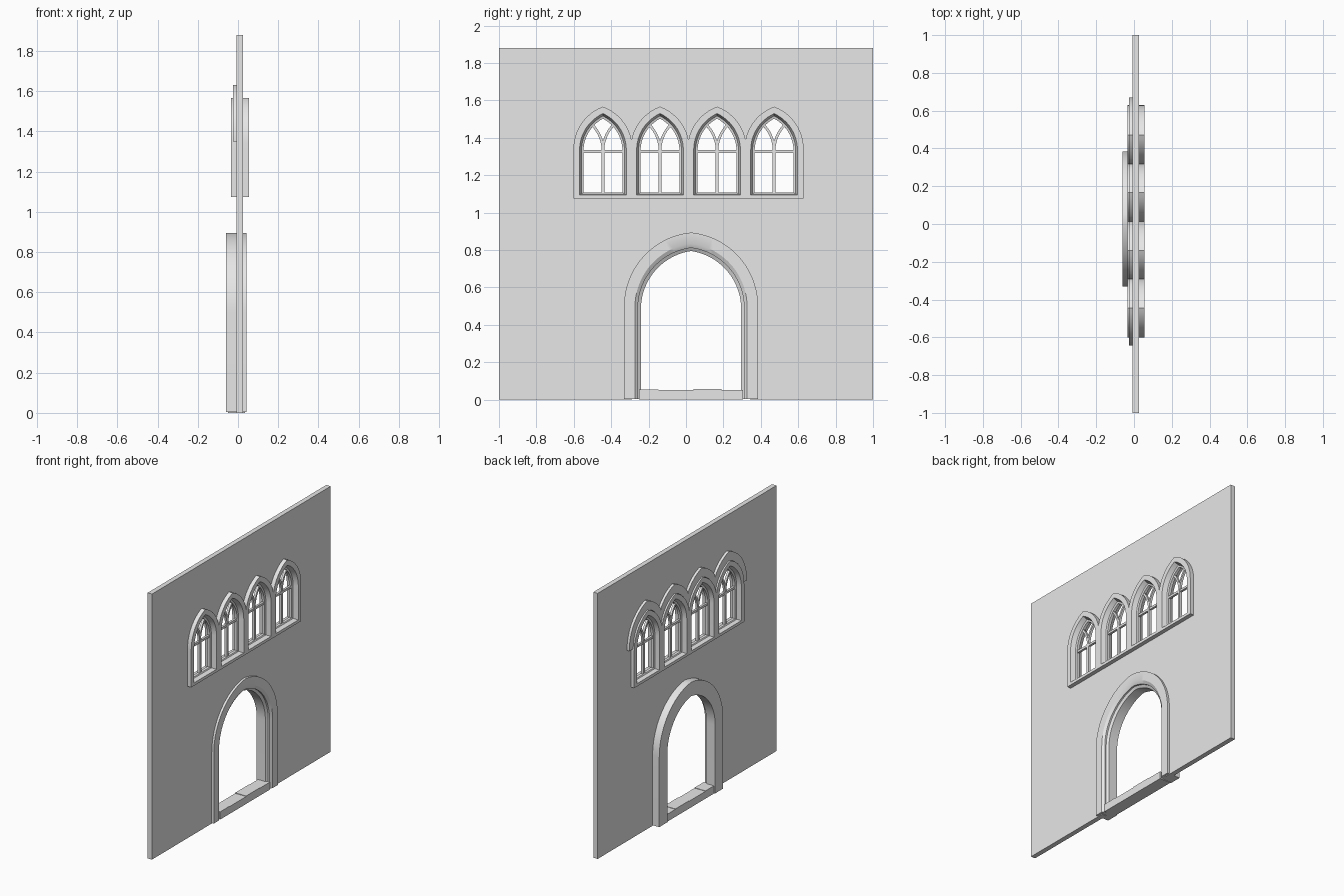
import bpy, bmesh
from math import sin, cos, acos

cube = bpy.data.objects.get("Cube")
if cube:
    bpy.data.objects.remove(cube, do_unlink=True)

stone = bpy.data.materials.new("grey_stone")
stone.use_nodes = True
stone.diffuse_color = (0.8, 0.8, 0.8, 1)
stone.node_tree.nodes["Principled BSDF"].inputs["Base Color"].default_value = (0.8, 0.8, 0.8, 1)

PITCH = 0.305
CENTRES = [-0.444 + PITCH * i for i in range(4)]
DOOR_Y = 0.027
WALL_BACK, WALL_FRONT = -0.008, 0.026


def finish(name, bm, smooth=True):
    bmesh.ops.recalc_face_normals(bm, faces=bm.faces)
    mesh = bpy.data.meshes.new(name)
    bm.to_mesh(mesh)
    bm.free()
    mesh.materials.append(stone)
    obj = bpy.data.objects.new(name, mesh)
    bpy.context.collection.objects.link(obj)
    if smooth:
        bpy.ops.object.select_all(action='DESELECT')
        obj.select_set(True)
        bpy.context.view_layer.objects.active = obj
        bpy.ops.object.shade_smooth_by_angle(angle=0.5)
    return obj


def arch(centre, half, spring, apex, bottom, low=-9, high=9, steps=12):
    """Pointed arch outline in (y, z), optionally clipped sideways."""
    rise = apex - spring
    radius = (rise * rise + half * half) / (2 * half)
    end = acos((radius - half) / radius)
    side = [(-half, bottom)]
    for i in range(steps + 1):
        t = end * i / steps
        side.append((radius - half - radius * cos(t), spring + radius * sin(t)))
    points = side + [(-y, z) for y, z in reversed(side[:-1])]
    return [(centre + min(max(y, low), high), z) for y, z in points]


def loft(name, rings, closed):
    """Skin a closed section of (x, outline) rings along the outline."""
    bm = bmesh.new()
    rows = [[bm.verts.new((x, y, z)) for y, z in pts] for x, pts in rings]
    count = len(rows[0])
    for a, b in zip(rows, rows[1:] + rows[:1]):
        for i in range(count if closed else count - 1):
            j = (i + 1) % count
            bm.faces.new((a[i], a[j], b[j], b[i]))
    if not closed:
        bm.faces.new([r[0] for r in rows])
        bm.faces.new([r[-1] for r in rows])
    bmesh.ops.remove_doubles(bm, verts=bm.verts, dist=0.0001)
    return finish(name, bm)


def box(name, lo, hi):
    bm = bmesh.new()
    bmesh.ops.create_cube(bm, size=1)
    for v in bm.verts:
        v.co = [(a + b) / 2 + c * (b - a) for a, b, c in zip(lo, hi, v.co)]
    return finish(name, bm, False)


# Wall slab with a doorway notch and four window holes
door_hole = arch(DOOR_Y, 0.315, 0.495, 0.845, 0)
outlines = [[(-1, 0)] + door_hole + [(1, 0), (1, 1.88), (-1, 1.88)]]
outlines += [arch(c, 0.14, 1.335, 1.545, 1.085) for c in CENTRES]
bm = bmesh.new()
edges = []
for pts in outlines:
    loop = [bm.verts.new((WALL_BACK, y, z)) for y, z in pts]
    edges += [bm.edges.new((a, b)) for a, b in zip(loop, loop[1:] + loop[:1])]
bmesh.ops.triangle_fill(bm, use_beauty=True, edges=edges)
slab = bmesh.ops.extrude_face_region(bm, geom=bm.faces[:])
moved = [v for v in slab["geom"] if isinstance(v, bmesh.types.BMVert)]
bmesh.ops.translate(bm, verts=moved, vec=(WALL_FRONT - WALL_BACK, 0, 0))
finish("wall", bm, False)

# Door surround with a stepped moulding on the inner edge
outer = arch(DOOR_Y, 0.358, 0.5, 0.894, 0.004, steps=20)
step = arch(DOOR_Y, 0.3, 0.495, 0.835, 0.004, steps=20)
groove = arch(DOOR_Y, 0.284, 0.49, 0.812, 0.004, steps=20)
inner = arch(DOOR_Y, 0.268, 0.485, 0.795, 0.004, steps=20)
loft("door_surround", [(-0.06, outer), (0.042, outer), (0.042, step), (0.03, groove),
                       (0.018, groove), (0.008, inner), (-0.06, inner)], False)

# Threshold stones, slightly uneven
splits = [-0.25, -0.147, 0.04, 0.19, 0.305]
tops = [0.055, 0.052, 0.056, 0.053]
for i, top in enumerate(tops):
    box(f"threshold_stone_{i + 1}", (-0.05, splits[i], 0), (0.036, splits[i + 1], top))

for n, c in enumerate(CENTRES):
    tag = n + 1
    half_pitch = PITCH / 2
    low = -9 if n == 0 else -half_pitch
    high = 9 if n == 3 else half_pitch

    # Window surround with splayed reveals on both sides
    outer = arch(c, 0.158, 1.34, 1.567, 1.075, low, high)
    splay = arch(c, 0.125, 1.335, 1.53, 1.095)
    recess = arch(c, 0.115, 1.332, 1.517, 1.101)
    light = arch(c, 0.104, 1.33, 1.503, 1.108)
    loft(f"window_surround_{tag}", [(-0.035, outer), (0.055, outer), (0.055, splay),
                                    (0.022, recess), (0.018, light), (-0.002, light),
                                    (-0.006, recess), (-0.035, splay)], True)

    # Hood moulding over the window on the far face
    hood_out = arch(c, 0.2, 1.36, 1.63, 1.35, low, high)
    hood_in = arch(c, 0.156, 1.36, 1.565, 1.35, low, high)
    loft(f"hood_moulding_{tag}", [(WALL_BACK, hood_out), (-0.026, hood_out),
                                  (-0.026, hood_in), (WALL_BACK, hood_in)], False)

    # Mullion, transom and branching tracery
    box(f"mullion_{tag}", (-0.002, c - 0.008, 1.1), (0.018, c + 0.008, 1.34))
    box(f"transom_{tag}", (0, c - 0.107, 1.32), (0.016, c + 0.107, 1.336))
    radius = 0.199
    end = acos((radius - 0.054) / radius)
    for word, s in (("left", 1), ("right", -1)):
        def curve(r):
            angles = [end * i / 10 for i in range(11)]
            return [(c + s * (radius - r * cos(t)), 1.33 + r * sin(t)) for t in angles]
        wide, tight = curve(radius + 0.007), curve(radius - 0.007)
        loft(f"tracery_{word}_{tag}", [(0, wide), (0.016, wide),
                                       (0.016, tight), (0, tight)], False)
